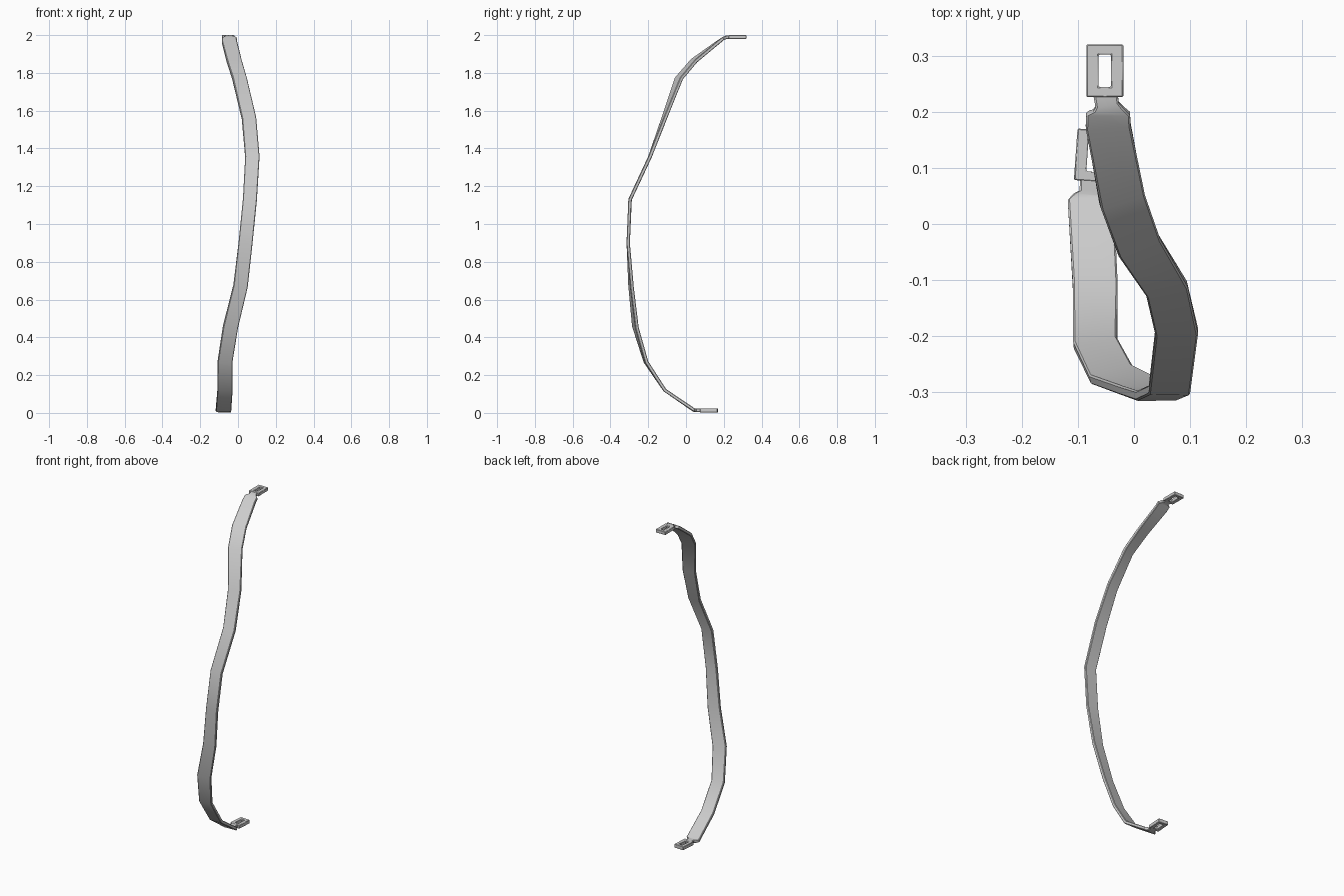
import bpy, bmesh, math
from mathutils import Vector, Matrix

if "Cube" in bpy.data.objects:
    bpy.data.objects.remove(bpy.data.objects["Cube"])

# Centre path of the band: x, y, z, sideways twist, half width
PATH = [
    (-0.075, 0.090, 0.014, 0.00, 0.021),
    (-0.076, 0.058, 0.014, 0.00, 0.021),
    (-0.077, 0.052, 0.014, 0.00, 0.030),
    (-0.077, 0.042, 0.015, 0.05, 0.041),
    (-0.069, -0.112, 0.120, 0.00, 0.040),
    (-0.069, -0.212, 0.270, 0.10, 0.039),
    (-0.040, -0.268, 0.455, 0.22, 0.040),
    (0.013, -0.291, 0.670, 0.15, 0.038),
    (0.040, -0.306, 0.900, 0.00, 0.037),
    (0.063, -0.296, 1.130, 0.00, 0.037),
    (0.076, -0.191, 1.355, 0.02, 0.038),
    (0.058, -0.115, 1.560, 0.18, 0.038),
    (0.008, -0.038, 1.770, 0.40, 0.040),
    (-0.021, 0.043, 1.865, 0.35, 0.041),
    (-0.046, 0.175, 1.966, 0.06, 0.040),
    (-0.046, 0.197, 1.982, 0.00, 0.039),
    (-0.046, 0.205, 1.985, 0.00, 0.027),
    (-0.048, 0.213, 1.988, 0.00, 0.021),
    (-0.052, 0.240, 1.990, 0.00, 0.022),
]
HALF_THICK = 0.009


def finish(name, bm, bevel):
    bmesh.ops.recalc_face_normals(bm, faces=bm.faces)
    mesh = bpy.data.meshes.new(name)
    bm.to_mesh(mesh)
    bm.free()
    obj = bpy.data.objects.new(name, mesh)
    bpy.context.collection.objects.link(obj)
    if bevel:
        mod = obj.modifiers.new("soft_edges", 'BEVEL')
        mod.width = bevel
        mod.segments = 1
        mod.limit_method = 'ANGLE'
        mod.angle_limit = math.radians(60)
    bpy.ops.object.select_all(action='DESELECT')
    obj.select_set(True)
    bpy.context.view_layer.objects.active = obj
    bpy.ops.object.shade_smooth_by_angle(angle=math.radians(40))
    return obj


def make_band():
    bm = bmesh.new()
    pts = [Vector(p[:3]) for p in PATH]
    rings = []
    for i, (p, row) in enumerate(zip(pts, PATH)):
        a = (p - pts[i - 1]).normalized() if i else Vector()
        b = (pts[i + 1] - p).normalized() if i + 1 < len(pts) else Vector()
        tan = (a + b).normalized()
        side = Vector((1, row[3], 0))
        side = (side - tan * side.dot(tan)).normalized()
        up = side.cross(tan)
        w, t = row[4], HALF_THICK
        rings.append([bm.verts.new(p + side * (w * u) + up * (t * v))
                      for u, v in ((-1, -1), (1, -1), (1, 1), (-1, 1))])
    for r, s in zip(rings, rings[1:]):
        for k in range(4):
            bm.faces.new((r[k], r[(k + 1) % 4], s[(k + 1) % 4], s[k]))
    bm.faces.new(rings[0])
    bm.faces.new(rings[-1])
    finish("band", bm, 0.003)


def make_end_loop(name, centre, size, turn):
    """Flat rectangular frame with a slot through it."""
    bm = bmesh.new()
    corners = ((-1, -1), (1, -1), (1, 1), (-1, 1))
    hx, hy, hz = size
    loops = []
    for sx, sy, z in ((hx, hy, -hz), (hx, hy, hz), (0.011, 0.029, hz), (0.011, 0.029, -hz)):
        loops.append([bm.verts.new((sx * u, sy * v, z)) for u, v in corners])
    for n in range(4):
        a, b = loops[n], loops[(n + 1) % 4]
        for k in range(4):
            bm.faces.new((a[k], a[(k + 1) % 4], b[(k + 1) % 4], b[k]))
    bm.transform(Matrix.Translation(centre) @ Matrix.Rotation(turn, 4, 'Z'))
    finish(name, bm, 0.002)


make_band()
make_end_loop("upper_end_loop", (-0.052, 0.273, 1.990), (0.033, 0.047, 0.010), 0.0)
make_end_loop("lower_end_loop", (-0.072, 0.122, 0.013), (0.032, 0.046, 0.011), math.radians(-4))
